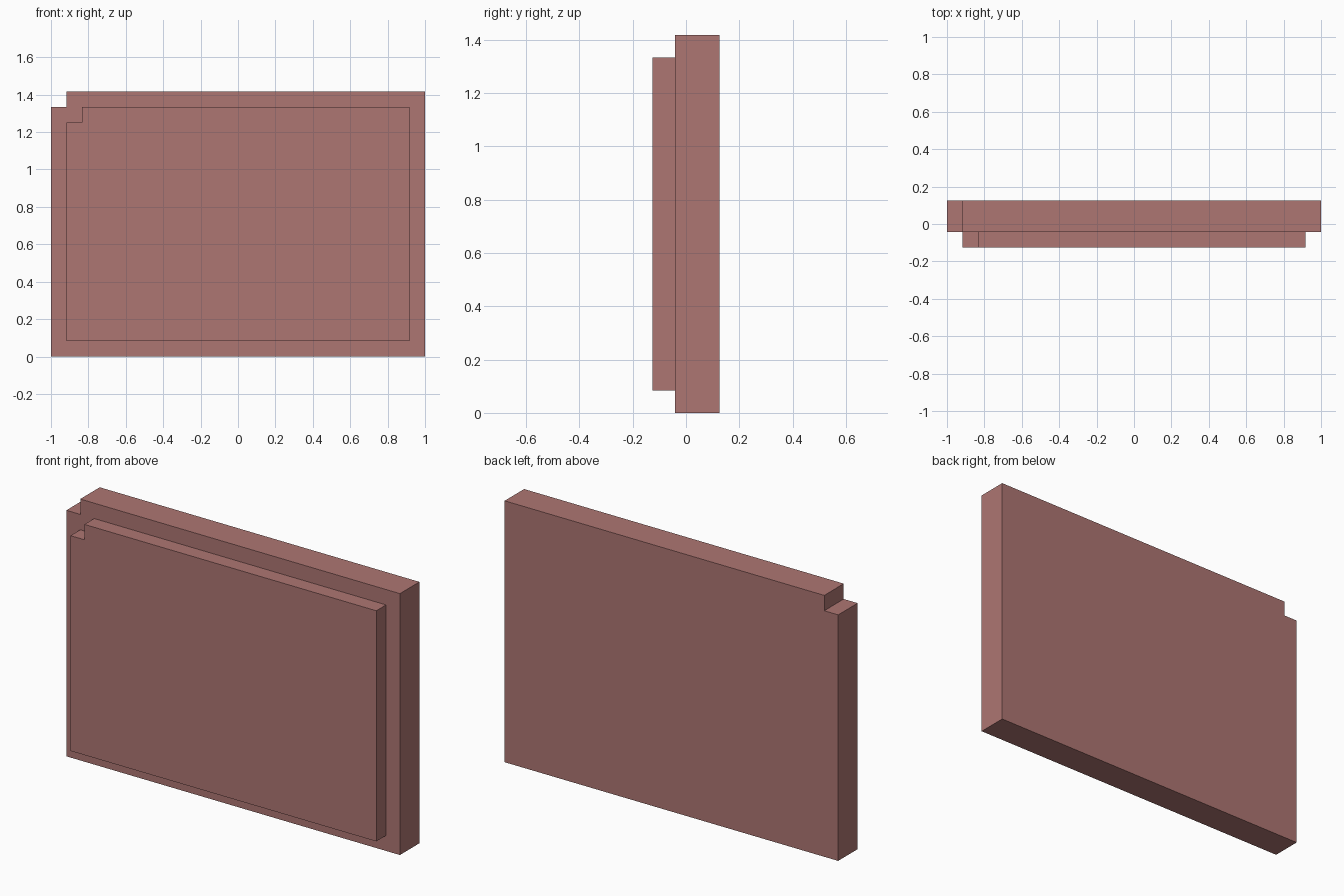
import bpy, bmesh
from mathutils import Vector

if "Cube" in bpy.data.objects:
    bpy.data.objects.remove(bpy.data.objects["Cube"])

U = 1 / 12  # one block unit

bm = bmesh.new()


def extrude_forward(face, units):
    """Push a face towards the front and return the new cap."""
    geom = bmesh.ops.extrude_face_region(bm, geom=[face])["geom"]
    verts = [g for g in geom if isinstance(g, bmesh.types.BMVert)]
    bmesh.ops.translate(bm, verts=verts, vec=(0, -units * U, 0))
    return next(g for g in geom if isinstance(g, bmesh.types.BMFace))


# Back slab: rectangle with a one-unit notch in the top left corner
outline = [(-12, 0), (12, 0), (12, 17), (-11, 17), (-11, 16), (-12, 16)]
back = bm.faces.new([bm.verts.new((x * U, 1.5 * U, z * U)) for x, z in outline])
back.normal_update()
front = extrude_forward(back, 2)
if back.is_valid and not any(len(e.link_faces) == 2 for e in back.edges):
    bm.faces.remove(back)
# Close the rear if the extrusion consumed it
rim = [e for e in bm.edges if e.is_boundary]
if rim:
    bmesh.ops.holes_fill(bm, edges=rim, sides=0)

# Raised front panel: same outline, one unit in from the edge
bmesh.ops.recalc_face_normals(bm, faces=bm.faces[:])
front.normal_update()
bmesh.ops.inset_region(bm, faces=[front], thickness=U, use_even_offset=True)
extrude_forward(front, 1)
bmesh.ops.delete(bm, geom=[f for f in bm.faces if len(f.verts) == 6
                           and abs(f.calc_center_median().y + 0.5 * U) < 1e-4],
                 context="FACES_ONLY")
bmesh.ops.recalc_face_normals(bm, faces=bm.faces[:])

mesh = bpy.data.meshes.new("stepped_panel")
bm.to_mesh(mesh)
bm.free()
panel = bpy.data.objects.new("stepped_panel", mesh)
bpy.context.collection.objects.link(panel)

# Dusty red brick colour
mat = bpy.data.materials.new("dusty_red")
mat.diffuse_color = (0.42, 0.18, 0.17, 1)
mat.use_nodes = True
mat.node_tree.nodes["Principled BSDF"].inputs["Base Color"].default_value = mat.diffuse_color
mesh.materials.append(mat)
